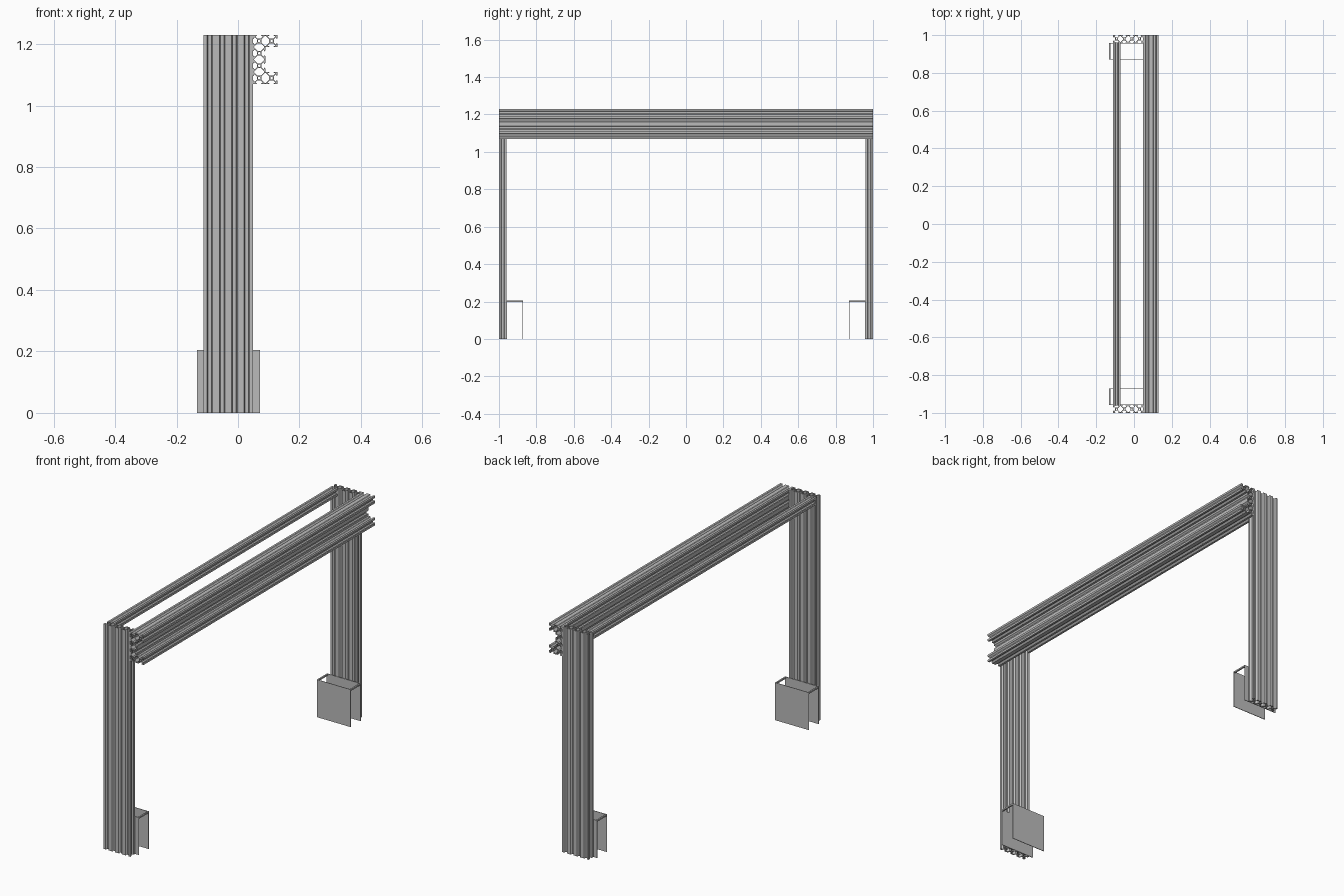
import bpy, math
from mathutils import Matrix, Vector

cube = bpy.data.objects.get("Cube")
if cube:
    bpy.data.objects.remove(cube, do_unlink=True)

M = 0.0402          # width of one slot module
U = M / 20          # profile drawing unit
GREY = (0.5, 0.5, 0.5, 1)

metal = bpy.data.materials.new("grey_aluminium")
metal.use_nodes = True
metal.diffuse_color = GREY
metal.node_tree.nodes["Principled BSDF"].inputs["Base Color"].default_value = GREY

# One open slot, seen on the lower side of a module (left half, then mirrored)
HALF = [(-4.6, -10), (-3.1, -8.2), (-5.5, -8.2), (-5.5, -6.6), (-2.8, -3.9)]
SLOT = [(-10, -10)] + HALF + [(-x, y) for x, y in reversed(HALF)]
# Closed chamber between two neighbouring modules
CAVITY = [(-2.8, -3.9), (-8.2, -9.3), (-8.2, -10.7), (-2.8, -16.1),
          (2.8, -16.1), (8.2, -10.7), (8.2, -9.3), (2.8, -3.9)]
SIDES = [(0, -1), (1, 0), (0, 1), (-1, 0)]


def turned(points, side, cell):
    """Turn a side drawing to the given side and move it to its module."""
    out = []
    for x, y in points:
        for _ in range(side):
            x, y = -y, x
        out.append((x + 20 * cell[0], y + 20 * cell[1]))
    return out


def profile_loops(cells):
    """Outer outline, chambers and bores for a group of modules."""
    chains, loops = {}, []
    for c in cells:
        for s, (dx, dy) in enumerate(SIDES):
            if (c[0] + dx, c[1] + dy) not in cells:
                chain = turned(SLOT, s, c)
                end = turned([(10, -10)], s, c)[0]
                chains[chain[0]] = (chain, end)
            elif s < 2:
                loops.append(turned(CAVITY, s, c))
        loops.append([(20 * c[0] + 2.1 * math.cos(a * math.pi / 6),
                       20 * c[1] + 2.1 * math.sin(a * math.pi / 6)) for a in range(12)])
    start = next(iter(chains))
    outline, key = [], start
    while True:
        chain, key = chains[key]
        outline += chain
        if key == start:
            break
    return loops + [outline]


def extrusion(name, cells, length, location, along_y=False):
    """Extrude a module group; location is the centre of module (0, 0)."""
    curve = bpy.data.curves.new(name + "_profile", "CURVE")
    curve.dimensions = "2D"
    curve.fill_mode = "BOTH"
    curve.extrude = length / 2
    for loop in profile_loops(cells):
        spline = curve.splines.new("POLY")
        spline.points.add(len(loop) - 1)
        for p, (x, y) in zip(spline.points, loop):
            p.co = (x * U, y * U, 0, 1)
        spline.use_cyclic_u = True
    helper = bpy.data.objects.new(name + "_helper", curve)
    bpy.context.collection.objects.link(helper)
    graph = bpy.context.evaluated_depsgraph_get()
    mesh = bpy.data.meshes.new_from_object(helper.evaluated_get(graph))
    bpy.data.objects.remove(helper, do_unlink=True)
    if along_y:
        mesh.transform(Matrix.Rotation(math.pi / 2, 4, "X"))
    for face in mesh.polygons:
        face.use_smooth = False
    return finish(name, mesh, location)


def finish(name, mesh, location):
    mesh.materials.clear()
    mesh.materials.append(metal)
    obj = bpy.data.objects.new(name, mesh)
    obj.location = location
    bpy.context.collection.objects.link(obj)
    return obj


def box(name, low, high):
    low, high = Vector(low), Vector(high)
    size, mid = high - low, (low + high) / 2
    corners = [(x * size.x / 2, y * size.y / 2, z * size.z / 2)
               for x in (-1, 1) for y in (-1, 1) for z in (-1, 1)]
    faces = [(0, 1, 3, 2), (4, 6, 7, 5), (0, 4, 5, 1),
             (2, 3, 7, 6), (0, 2, 6, 4), (1, 5, 7, 3)]
    mesh = bpy.data.meshes.new(name)
    mesh.from_pydata(corners, [], faces)
    return finish(name, mesh, mid)


HEIGHT = 1.23
LEG_X = -0.112                    # outer edge of the legs
BEAM_X = LEG_X + 4 * M
PLATE_X = (-0.133, 0.072)
PLATE_H = 0.205
row = [(i, 0) for i in range(4)]
channel = [(0, i) for i in range(4)] + [(1, 0), (1, 3)]

# Main channel beam and slim rear rail
extrusion("channel_beam", channel, 2.0,
          (BEAM_X + M / 2, 0, HEIGHT - 3.5 * M), along_y=True)
extrusion("rear_rail", [(0, 0)], 2 - 2 * M,
          (LEG_X + M / 2, 0, HEIGHT - M / 2), along_y=True)

# Legs with their foot plates and tie bars
for side, sign in (("front", -1), ("back", 1)):
    extrusion(side + "_leg", row, HEIGHT,
              (LEG_X + M / 2, sign * (1 - M / 2), HEIGHT / 2))
    for part, y in (("outer", 0.9575), ("inner", 0.872)):
        box(f"{side}_{part}_plate", (PLATE_X[0], sign * y - 0.0015, 0),
            (PLATE_X[1], sign * y + 0.0015, PLATE_H))
    for part, x in (("right", PLATE_X[0]), ("left", PLATE_X[1] - 0.008)):
        ends = sorted((sign * 0.872, sign * 0.9575))
        box(f"{side}_{part}_tie", (x, ends[0], PLATE_H - 0.008),
            (x + 0.008, ends[1], PLATE_H))
